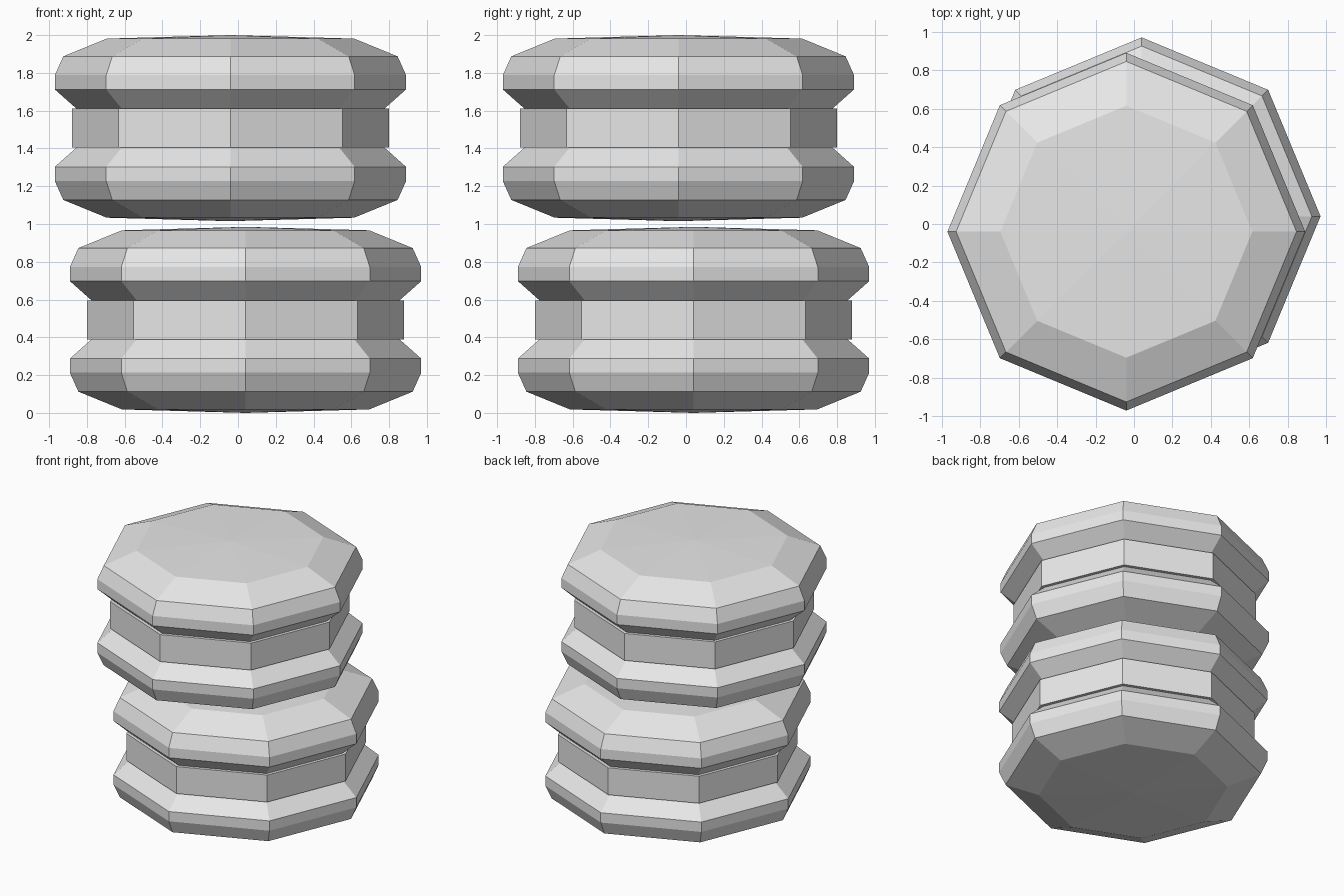
import bpy
import bmesh
from math import cos, sin, pi

cube = bpy.data.objects.get("Cube")
if cube:
    bpy.data.objects.remove(cube, do_unlink=True)

grey = bpy.data.materials.new("light_grey")
grey.use_nodes = True
colour = (0.8, 0.8, 0.8, 1)
grey.diffuse_color = colour
grey.node_tree.nodes["Principled BSDF"].inputs["Base Color"].default_value = colour

SIDES = 8
HALF = 0.4925

# Upper half of the spool outline (radius, height): core, ledge, flared rim, bevels
outline = [(0.84, 0.103), (0.815, 0.103), (0.93, 0.205), (0.93, 0.28),
           (0.885, 0.38), (0.655, 0.474)]
profile = [(r, -z) for r, z in reversed(outline)] + outline


def spool(name, x, y, z):
    """Eight-sided grooved spool with shallow domed ends."""
    bm = bmesh.new()
    rings = [[bm.verts.new((r * cos(2 * pi * i / SIDES), r * sin(2 * pi * i / SIDES), h))
              for i in range(SIDES)] for r, h in profile]
    bottom = bm.verts.new((0, 0, -HALF))
    top = bm.verts.new((0, 0, HALF))
    for i in range(SIDES):
        j = (i + 1) % SIDES
        for a, b in zip(rings, rings[1:]):
            bm.faces.new((a[i], a[j], b[j], b[i]))
        bm.faces.new((rings[-1][i], rings[-1][j], top))
        bm.faces.new((rings[0][j], rings[0][i], bottom))
    bmesh.ops.recalc_face_normals(bm, faces=bm.faces)
    mesh = bpy.data.meshes.new(name)
    bm.to_mesh(mesh)
    bm.free()
    mesh.materials.append(grey)
    ob = bpy.data.objects.new(name, mesh)
    ob.location = (x, y, z)
    bpy.context.collection.objects.link(ob)


# Two stacked spools, slightly offset from each other
spool("lower_spool", 0.04, 0.04, HALF)
spool("upper_spool", -0.04, -0.04, 2 - HALF)
